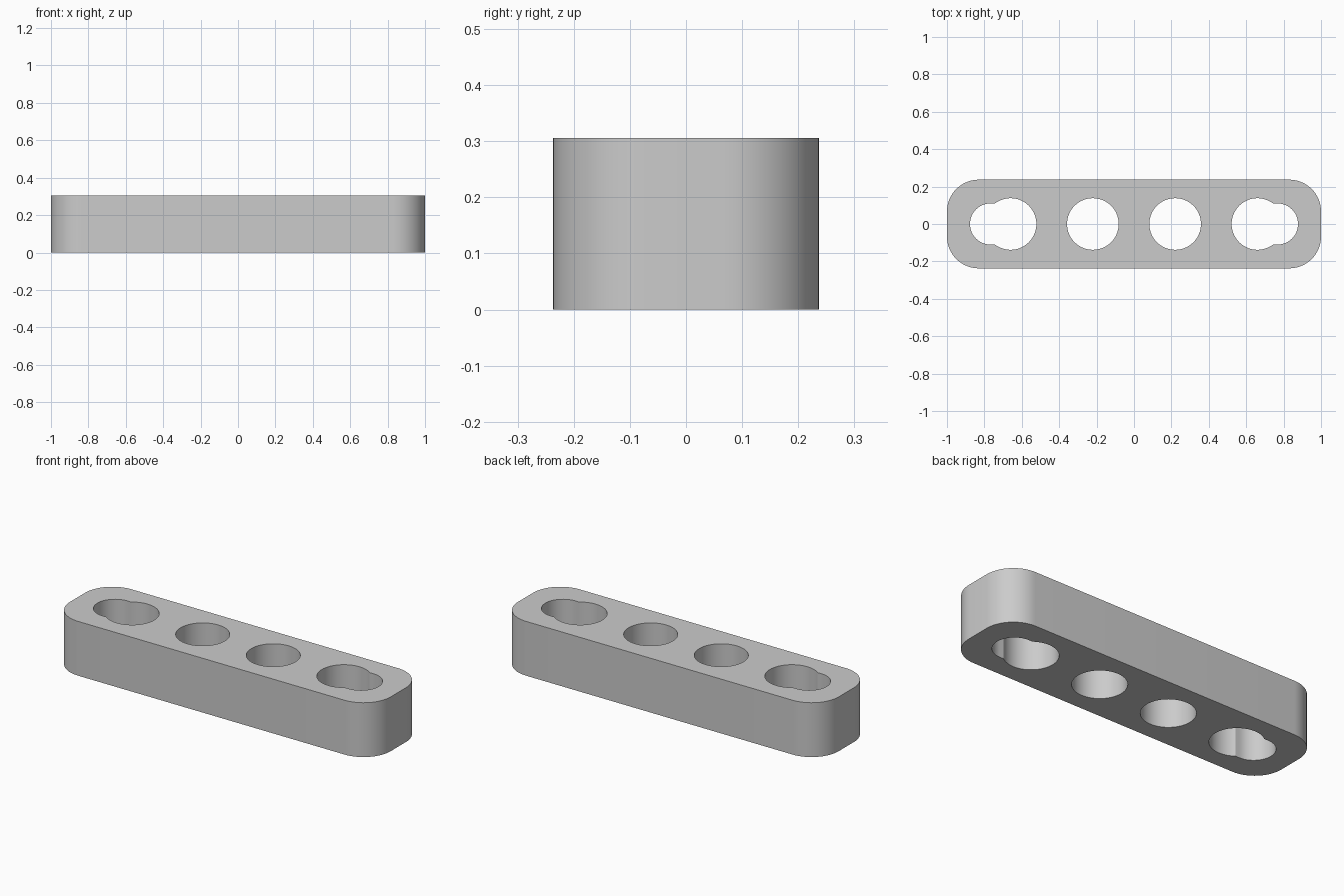
import bpy, bmesh
from math import pi, sin, cos, sqrt, asin

LENGTH, WIDTH, HEIGHT, CORNER = 2.0, 0.474, 0.306, 0.17
HOLE_R, SLOT_R = 0.138, 0.11
INNER_X, OUTER_X, SLOT_X = 0.22, 0.66, 0.767

cube = bpy.data.objects.get("Cube")
if cube:
    bpy.data.objects.remove(cube, do_unlink=True)

grey = bpy.data.materials.new("plain grey")
grey.use_nodes = True
colour = (0.6, 0.6, 0.6, 1)
grey.diffuse_color = colour
grey.node_tree.nodes["Principled BSDF"].inputs["Base Color"].default_value = colour


def arc(cx, cy, r, start, end, steps):
    """Points along an arc, both ends included."""
    return [(cx + r * cos(start + (end - start) * i / steps),
             cy + r * sin(start + (end - start) * i / steps))
            for i in range(steps + 1)]


def prism(name, outline, bottom, top):
    """Upright solid from a flat outline."""
    bm = bmesh.new()
    face = bm.faces.new([bm.verts.new((x, y, bottom)) for x, y in outline])
    up = bmesh.ops.extrude_face_region(bm, geom=[face])["geom"]
    bmesh.ops.translate(bm, vec=(0, 0, top - bottom),
                        verts=[v for v in up if isinstance(v, bmesh.types.BMVert)])
    bmesh.ops.recalc_face_normals(bm, faces=bm.faces)
    mesh = bpy.data.meshes.new(name)
    bm.to_mesh(mesh)
    bm.free()
    mesh.materials.append(grey)
    obj = bpy.data.objects.new(name, mesh)
    bpy.context.collection.objects.link(obj)
    return obj


# Bar with rounded ends
cx, cy = LENGTH / 2 - CORNER, WIDTH / 2 - CORNER
outline = []
for i, (sx, sy) in enumerate([(1, 1), (-1, 1), (-1, -1), (1, -1)]):
    outline += arc(sx * cx, sy * cy, CORNER, i * pi / 2, (i + 1) * pi / 2, 16)
bar = prism("bar", outline, 0, HEIGHT)

# Round inner holes and keyhole-shaped outer holes, mirrored left and right
meet = asin(SLOT_R / HOLE_R)
keyhole = (arc(OUTER_X, 0, HOLE_R, meet, 2 * pi - meet, 48)
           + arc(SLOT_X, 0, SLOT_R, -pi / 2, pi / 2, 32))
circle = arc(INNER_X, 0, HOLE_R, 0, 2 * pi, 64)[:-1]
cutters = []
for side, label in ((1, "left"), (-1, "right")):
    for name, shape in (("round_hole", circle), ("keyhole", keyhole)):
        cutter = prism(f"{name}_{label}_cutter", [(side * x, y) for x, y in shape],
                       -0.1, HEIGHT + 0.1)
        cutter.hide_render = True
        cutters.append(cutter)
        mod = bar.modifiers.new(name, "BOOLEAN")
        mod.operation, mod.solver, mod.object = "DIFFERENCE", "EXACT", cutter

# Apply the holes and smooth the curved walls
bpy.ops.object.select_all(action="DESELECT")
bar.select_set(True)
bpy.context.view_layer.objects.active = bar
for mod in list(bar.modifiers):
    bpy.ops.object.modifier_apply(modifier=mod.name)
for cutter in cutters:
    bpy.data.objects.remove(cutter, do_unlink=True)
bpy.ops.object.shade_smooth_by_angle(angle=pi / 6)
